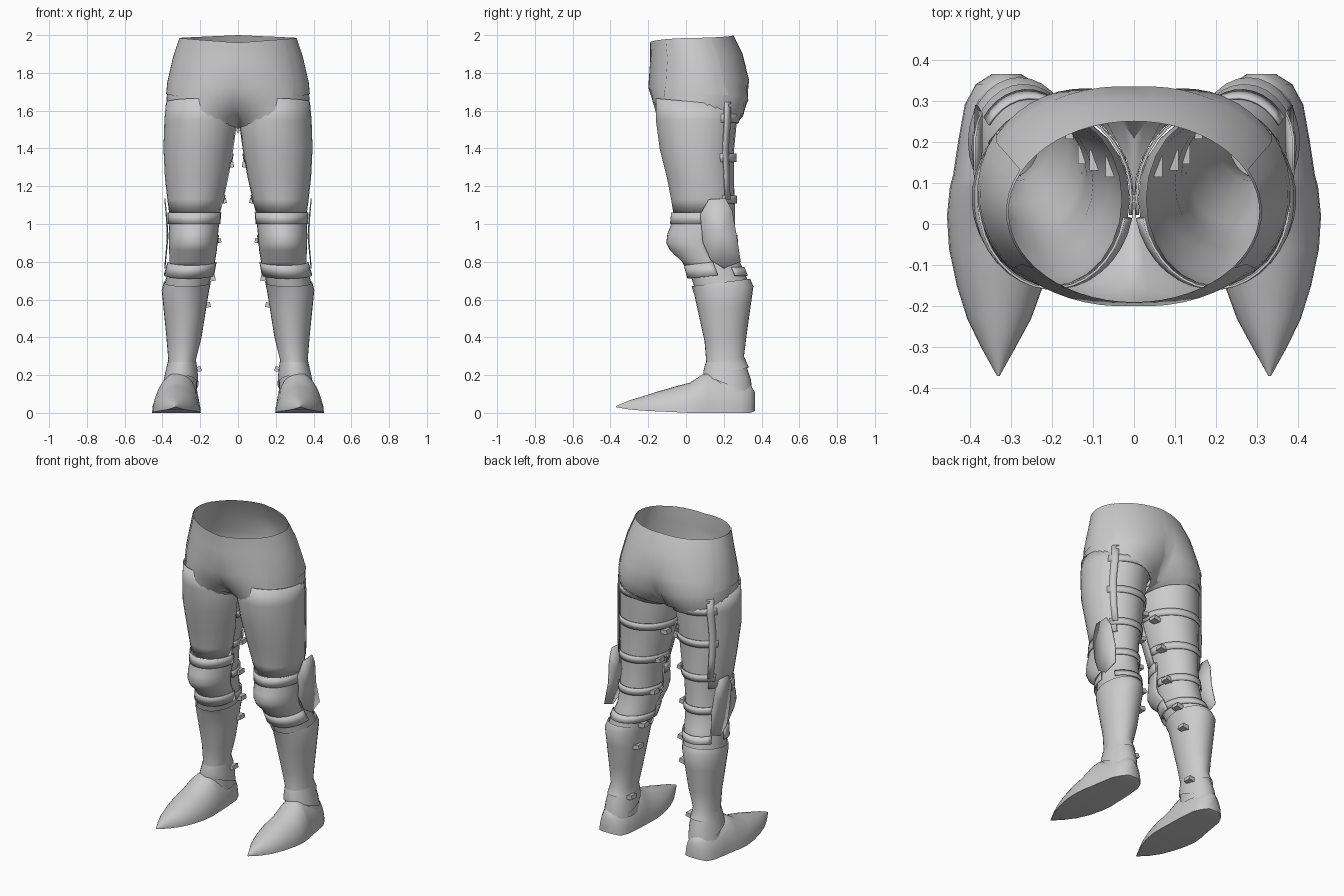
import bpy
import bmesh
import math
from mathutils import Matrix

if "Cube" in bpy.data.objects:
    bpy.data.objects.remove(bpy.data.objects["Cube"])

steel = bpy.data.materials.new("plain_grey")
steel.use_nodes = True
GREY = (0.6, 0.6, 0.6, 1)
steel.diffuse_color = GREY
steel.node_tree.nodes["Principled BSDF"].inputs["Base Color"].default_value = GREY


def finish(name, bm, thick=0.0, angle=40):
    """Turn a left-hand half into a mirrored, shaded object."""
    bmesh.ops.recalc_face_normals(bm, faces=bm.faces)
    mesh = bpy.data.meshes.new(name)
    bm.to_mesh(mesh)
    bm.free()
    mesh.materials.append(steel)
    obj = bpy.data.objects.new(name, mesh)
    bpy.context.collection.objects.link(obj)
    bpy.ops.object.select_all(action="DESELECT")
    obj.select_set(True)
    bpy.context.view_layer.objects.active = obj
    bpy.ops.object.shade_smooth_by_angle(angle=math.radians(angle))
    if thick:
        solid = obj.modifiers.new("thickness", "SOLIDIFY")
        solid.thickness = thick
    mirror = obj.modifiers.new("mirror", "MIRROR")
    mirror.use_clip = True
    return obj


def loft(name, rows, closed=False, caps=False, thick=0.0):
    """Skin a list of equally long point rows."""
    bm = bmesh.new()
    grid = [[bm.verts.new(p) for p in row] for row in rows]
    n = len(rows[0])
    for r0, r1 in zip(grid, grid[1:]):
        for i in range(n if closed else n - 1):
            j = (i + 1) % n
            bm.faces.new((r0[i], r0[j], r1[j], r1[i]))
    if caps:
        bm.faces.new(grid[0])
        bm.faces.new(grid[-1])
    bmesh.ops.remove_doubles(bm, verts=bm.verts, dist=0.0005)
    return finish(name, bm, thick)


# Leg outline: height, inner x, outer x, front y, back y
LEG = [
    (1.66, .03, .37, -.15, .27), (1.55, .01, .38, -.15, .27),
    (1.4, .03, .385, -.13, .255), (1.2, .065, .375, -.08, .255),
    (1.07, .10, .355, -.06, .26), (.92, .115, .355, -.03, .26),
    (.8, .125, .36, .0, .285), (.65, .16, .397, .05, .35),
    (.4, .2, .372, .105, .315), (.28, .23, .362, .115, .3),
    (.2, .22, .38, .1, .335), (.1, .215, .4, .1, .355),
]


def leg_at(z):
    for a, b in zip(LEG, LEG[1:]):
        if a[0] >= z >= b[0]:
            t = (a[0] - z) / (a[0] - b[0])
            return [p + (q - p) * t for p, q in zip(a, b)]


def arc(sec, start=0, end=360, n=24, grow=0.0, tilt=0.0):
    """Oval slice; angle 0 is the outer side, -90 the front."""
    z, x0, x1, yf, yb = sec
    pts = []
    for i in range(n):
        a = math.radians(start + (end - start) * i / (n - 1 if end - start < 360 else n))
        pts.append(((x0 + x1) / 2 + ((x1 - x0) / 2 + grow) * math.cos(a),
                    (yf + yb) / 2 + ((yb - yf) / 2 + grow) * math.sin(a),
                    z + tilt * math.sin(a)))
    return pts


# Pelvis: centre x, outer x, front y, back y, z at front / side / back
PELVIS = [
    (0, .305, -.19, .25, 1.96, 1.985, 2.0),
    (0, .34, -.19, .30, 1.86, 1.88, 1.9),
    (.03, .37, -.2, .335, 1.72, 1.75, 1.76),
    (.12, .376, -.175, .33, 1.62, 1.69, 1.64),
    (.17, .38, -.16, .305, 1.54, 1.64, 1.52),
    (.19, .38, -.15, .28, 1.5, 1.57, 1.48),
]


def pelvis_row(row, lo=-1.0, hi=1.0, n=29, grow=0.0):
    cx, xo, yf, yb, zf, zo, zb = row
    rx = xo - cx
    span = math.acos(max(-1, -cx / rx))
    pts = []
    for i in range(n):
        u = lo + (hi - lo) * i / (n - 1)
        x = cx + (rx + grow) * math.cos(u * span)
        y = (yf + yb) / 2 + ((yb - yf) / 2 + grow) * math.sin(u * span)
        z = zo + ((zf if u < 0 else zb) - zo) * abs(u) ** 1.5
        pts.append((max(x, 0), y, z))
    return pts


loft("pelvis", [pelvis_row(r) for r in PELVIS])
loft("hip_side_plates", [pelvis_row(r, -.42, .3, 9, .005) for r in PELVIS[:4]])

# Underlying legs, open at the top
loft("legs", [arc(s) for s in LEG], closed=True)

# Thigh plates, open at the back
heights = [1.645, 1.55, 1.4, 1.25, 1.13, 1.06]
loft("thigh_plates", [arc(leg_at(z), -168, 48, 22, .01, -.02 if z > 1.6 else 0)
                      for z in heights], thick=.006)
loft("thigh_hinges", [arc(leg_at(z), 40, 52, 3, .016) for z in heights[:-1]], thick=.006)

# Knee guards with a bulging cap and a raised upper band
KNEE = [
    (1.06, .095, .365, -.072, .27), (1.0, .1, .365, -.078, .27),
    (.95, .105, .367, -.098, .27), (.9, .108, .367, -.105, .27),
    (.86, .112, .365, -.085, .27), (.8, .122, .363, -.02, .28),
    (.77, .125, .362, -.005, .28),
]
loft("knee_guards", [arc(s, -178, 5, 20) for s in KNEE], thick=.005)
loft("knee_bands", [arc(s, -176, 0, 20, .007) for s in KNEE[:2]], thick=.005)

# Fan-shaped wing on the outer side of each knee
bm = bmesh.new()
fan = [(.075, 1.05), (.12, 1.13), (.21, 1.135), (.245, 1.07), (.27, .93),
       (.29, .8), (.2, .765), (.13, .81), (.09, .9)]
rim = [bm.verts.new((.372 + .1 * abs(z - .95), y, z)) for y, z in fan]
hub = bm.verts.new((.375, .18, .95))
for a, b in zip(rim, rim[1:] + rim[:1]):
    bm.faces.new((a, b, hub))
finish("knee_wings", bm, thick=.006)

# Lames below the knee and shin plates
loft("knee_lames", [arc(leg_at(z), -175, 0, 18, g, .02)
                    for z, g in ((.8, .012), (.73, .016))], thick=.004)
loft("greaves", [arc(leg_at(z), n=28, grow=.007, tilt=.02)
                 for z in (.69, .65, .55, .4, .28, .22)], closed=True)
loft("ankle_cuffs", [arc(leg_at(z), n=28, grow=.008, tilt=t)
                     for z, t in ((.27, 0), (.2, -.02), (.15, -.05))], closed=True)

# Straps round the back, each with a buckle on the inner side
for i, z in enumerate((1.56, 1.35, 1.13, .92, .75)):
    loft(f"strap_{i + 1}", [arc(leg_at(h), 35, 190, 16, .012)
                            for h in (z + .022, z - .022)], thick=.006)
bm = bmesh.new()
for z in (1.31, 1.12, .91, .71, .57, .23):
    x, y, _ = arc(leg_at(z), 160, 161, 2, .012)[0]
    place = (Matrix.Translation((x, y, z)) @ Matrix.Rotation(.2, 4, "Y")
             @ Matrix.Diagonal((.045, .05, .026, 1)))
    bmesh.ops.create_cube(bm, size=1, matrix=place)
finish("buckles", bm)

# Pointed shoes: y, centre x, half width, sole z, height
SHOE = [
    (-.37, .33, .003, .03, .006), (-.3, .33, .042, .018, .048),
    (-.23, .328, .078, .012, .075), (-.15, .326, .105, .008, .105),
    (-.06, .326, .124, .004, .135), (.02, .326, .129, 0, .16),
    (.09, .324, .124, 0, .205), (.12, .32, .12, 0, .215),
    (.2, .316, .112, 0, .19), (.29, .312, .1, 0, .17),
    (.34, .31, .075, 0, .15), (.365, .31, .035, .01, .1),
]
shoe_rows = []
for y, cx, w, z0, h in SHOE:
    angles = [math.pi * i / 14 for i in range(15)]
    shoe_rows.append([(cx + w * math.cos(a), y, z0 + h * math.sin(a)) for a in angles])
loft("shoes", shoe_rows, closed=True, caps=True)
